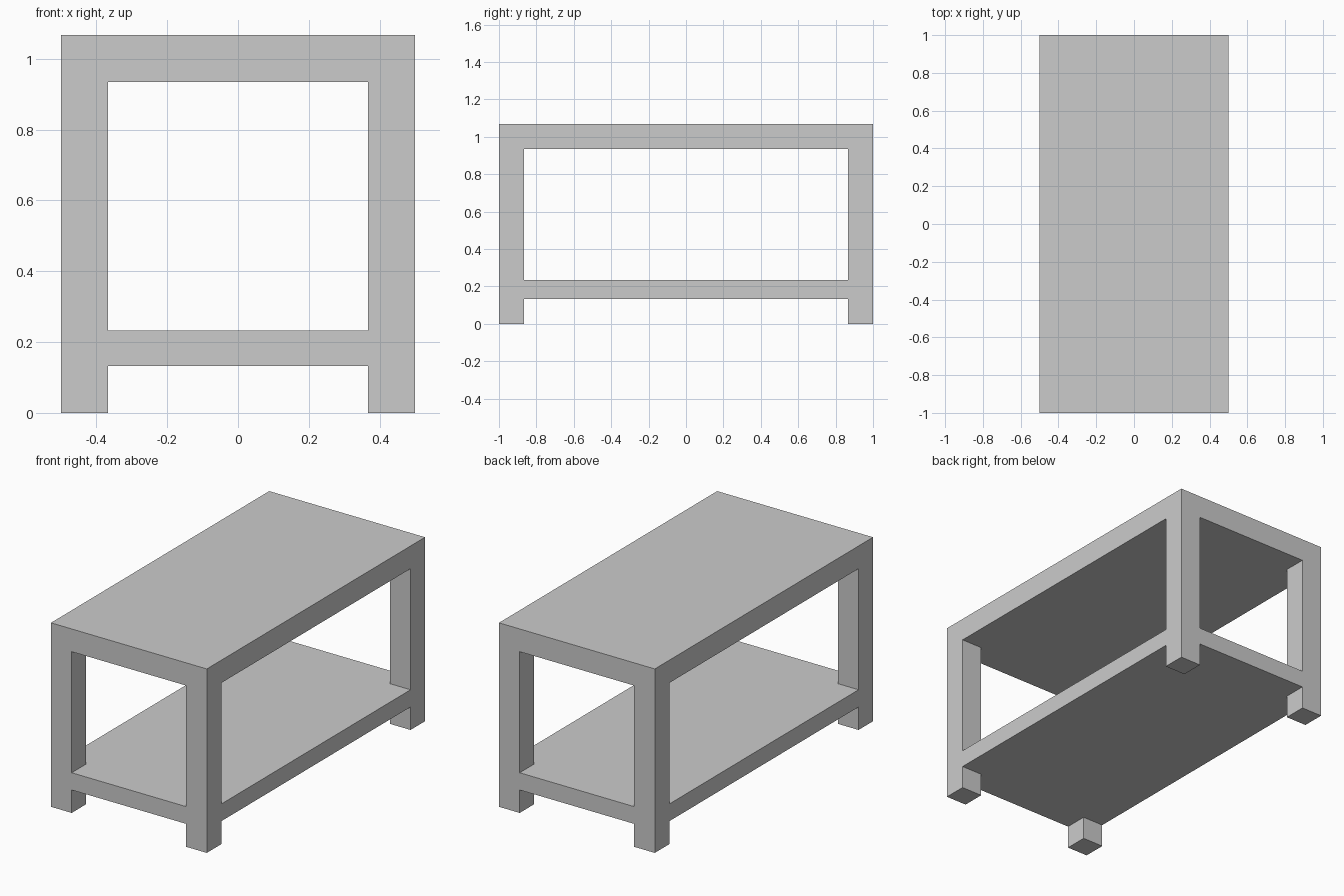
import bpy
import bmesh

cube = bpy.data.objects.get("Cube")
if cube:
    bpy.data.objects.remove(cube, do_unlink=True)

# Overall half sizes, leg thickness and heights
HALF_X, HALF_Y = 0.5, 1.0
LEG = 0.133
SHELF_LOW, SHELF_HIGH = 0.133, 0.233
TOP_LOW, TOP_HIGH = 0.935, 1.067

# Single grey finish
grey = bpy.data.materials.new("plain grey")
grey.use_nodes = True
colour = (0.6, 0.6, 0.6, 1)
grey.diffuse_color = colour
grey.node_tree.nodes["Principled BSDF"].inputs["Base Color"].default_value = colour


def prism(name, outline, low, high):
    """Extrude a flat outline upward from low to high."""
    bm = bmesh.new()
    base = bm.faces.new([bm.verts.new((x, y, low)) for x, y in outline])
    result = bmesh.ops.extrude_face_region(bm, geom=[base], use_keep_orig=True)
    raised = [v for v in result["geom"] if isinstance(v, bmesh.types.BMVert)]
    bmesh.ops.translate(bm, vec=(0, 0, high - low), verts=raised)
    bmesh.ops.recalc_face_normals(bm, faces=bm.faces)
    mesh = bpy.data.meshes.new(name)
    bm.to_mesh(mesh)
    bm.free()
    mesh.materials.append(grey)
    obj = bpy.data.objects.new(name, mesh)
    bpy.context.collection.objects.link(obj)
    return obj


def rectangle(x0, x1, y0, y1):
    return [(x0, y0), (x1, y0), (x1, y1), (x0, y1)]


# Table top, flush with the outside of the legs
prism("table_top", rectangle(-HALF_X, HALF_X, -HALF_Y, HALF_Y), TOP_LOW, TOP_HIGH)

# Lower shelf, notched around the four legs
in_x, in_y = HALF_X - LEG, HALF_Y - LEG
shelf = []
for sx, sy in ((1, 1), (-1, 1), (-1, -1), (1, -1)):
    corner = [(HALF_X, in_y), (in_x, in_y), (in_x, HALF_Y)]
    if sx * sy < 0:
        corner.reverse()
    shelf += [(sx * x, sy * y) for x, y in corner]
prism("lower_shelf", shelf, SHELF_LOW, SHELF_HIGH)

# Four square legs at the corners
for end, sy in (("front", -1), ("back", 1)):
    for side, sx in (("left", 1), ("right", -1)):
        outline = rectangle(sx * in_x, sx * HALF_X, sy * in_y, sy * HALF_Y)
        prism(f"{end}_{side}_leg", outline, 0, TOP_LOW)
